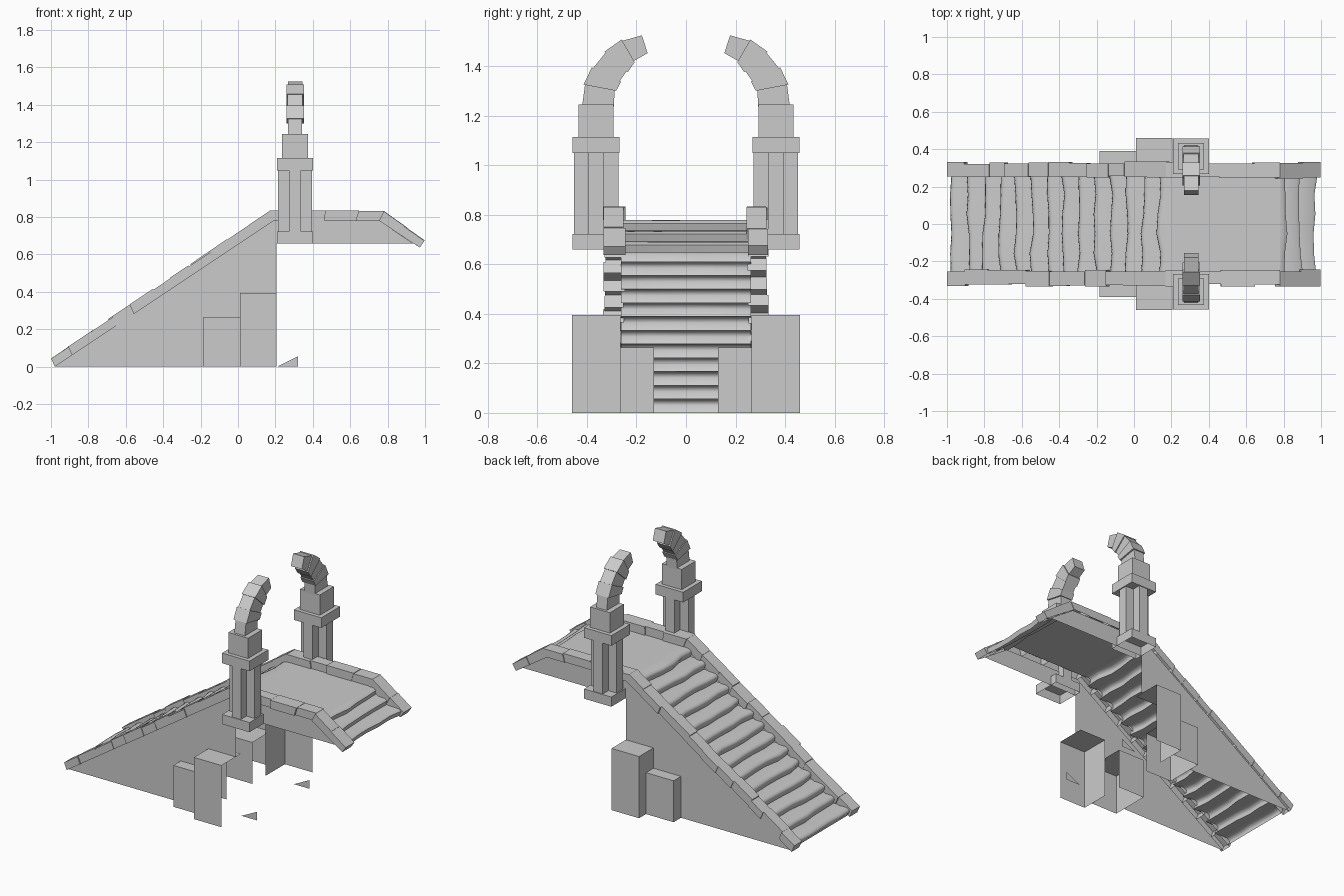
import bpy, bmesh, random
from mathutils import Vector

if "Cube" in bpy.data.objects:
    bpy.data.objects.remove(bpy.data.objects["Cube"])
random.seed(4)
J = lambda a: random.uniform(-a, a)


def make(name, verts, faces, solid=True):
    me = bpy.data.meshes.new(name)
    me.from_pydata([tuple(v) for v in verts], [], faces)
    if solid:
        bm = bmesh.new()
        bm.from_mesh(me)
        bmesh.ops.recalc_face_normals(bm, faces=bm.faces)
        bm.to_mesh(me)
        bm.free()
    ob = bpy.data.objects.new(name, me)
    bpy.context.collection.objects.link(ob)
    return ob


class Parts:
    """Collects prisms into one mesh; faces listed in skip are left open."""
    def __init__(self):
        self.v, self.f = [], []

    def prism(self, bottom, top, skip=()):
        n, k = len(bottom), len(self.v)
        self.v += list(bottom) + list(top)
        f = [tuple(range(k + i, k + i + 2)) + (k + n + i + 1, k + n + i) for i in range(n - 1)]
        f.append((k + n - 1, k, k + n, k + 2 * n - 1))
        f += [tuple(range(k, k + n)), tuple(range(k + n, k + 2 * n))]
        self.f += [q for i, q in enumerate(f) if i not in skip]

    def outline(self, pts, z0, z1, skip=()):
        self.prism([(x, y, z0) for x, y in pts], [(x, y, z1) for x, y in pts], skip)

    def box(self, x, y, hx, hy, z0, z1, skip=()):
        self.outline([(x - hx, y - hy), (x + hx, y - hy), (x + hx, y + hy), (x - hx, y + hy)], z0, z1, skip)


def stair_strip(name, profile, flat_ends=()):
    """Sweep an xz profile across y, with worn wavy edges."""
    cols, w = 5, 0.262
    verts, faces, group = [], [], {}
    for i, (x, z, step) in enumerate(profile):
        if step not in group:
            group[step] = [J(.011) for _ in range(cols + 1)]
        for c in range(cols + 1):
            dx = 0 if i in flat_ends else group[step][c]
            verts.append((x + dx, -w + 2 * w * c / cols, z))
    for i in range(len(profile) - 1):
        for c in range(cols):
            a = i * (cols + 1) + c
            faces.append((a, a + 1, a + cols + 2, a + cols + 1)[::-1])
    ob = make(name, verts, faces, False)
    bm = bmesh.new()
    bm.from_mesh(ob.data)
    bm.normal_update()
    if sum(f.normal.z for f in bm.faces) < 0:
        bmesh.ops.reverse_faces(bm, faces=bm.faces)
    bm.to_mesh(ob.data)
    bm.free()
    for o in bpy.context.selected_objects:
        o.select_set(False)
    ob.select_set(True)
    bpy.context.view_layer.objects.active = ob
    bpy.ops.object.shade_smooth_by_angle(angle=1.2)


# Long stair flight on the left
prof = []
for i in range(14):
    x, z = -0.97 + .085 * i, .0555 * i
    prof += [(x + .012, z, i), (x - .004, z + .03, i), (x, z + .046, i), (x + .018, z + .0545, i)]
prof.append((0.2, .78, 99))
stair_strip("long_stairs", prof, (0, len(prof) - 1))

# Deck and short descending steps on the right
make("deck", [(.2, -.262, .78), (.78, -.262, .78), (.78, .262, .78), (.2, .262, .78)], [(0, 1, 2, 3)], False)
prof = [(.78, .78, 99)]
for i in range(3):
    x, z = .80 + .078 * i, .78 - .044 * i
    prof += [(x, z - .003, i), (x + .014, z - .014, i), (x + .004, z - .044, i)]
stair_strip("short_steps", prof, (0,))

# Curb blocks following the slope, the deck and the far slope
path = [((-.98, 0), (.19, .78), (-.02, .046), (-.02, .05), 11),
        ((.19, .78), (.755, .78), (-.02, .05), (.025, .05), 4),
        ((.755, .78), (.972, .637), (.025, .05), (.026, .038), 2)]
for side, label in ((-1, "front"), (1, "back")):
    curb = Parts()
    for a, b, na, nb, n in path:
        a, b, na, nb = map(Vector, (a, b, na, nb))
        cuts = [0] + [(i + J(.15)) / n for i in range(1, n)] + [1]
        for t0, t1 in zip(cuts, cuts[1:]):
            s = 1 + J(.1)
            quad = [a.lerp(b, t0), a.lerp(b, t1)]
            quad += [quad[1] + na.lerp(nb, t1) * s, quad[0] + na.lerp(nb, t0) * s]
            y0, y1 = side * (.25 + J(.006)), side * (.328 + J(.007))
            curb.prism([(p.x, y0, p.y) for p in quad], [(p.x, y1, p.y) for p in quad], skip=(0,))
    make("curb_blocks_" + label, curb.v, curb.f)

    # Thin side wall with openings, plus the small ground wedge
    pts = [(-.98, 0), (-.185, 0), (-.185, .265), (.01, .265), (.01, .395), (.205, .395),
           (.205, .66), (.935, .66), (.755, .78), (.19, .78)]
    tri = [(.21, 0), (.32, 0), (.32, .055)]
    v = [(x, side * .315, z) for x, z in pts] + [(x, side * .265, z) for x, z in tri]
    f = [tuple(range(10)), (10, 11, 12)]
    make("side_wall_" + label, v, f if side < 0 else [q[::-1] for q in f], False)

    # Open-ended buttress shells under the stairs
    def shell(name, x0, x1, yo, yi, h, inner):
        v = [(x, side * y, z) for z in (0, h) for x, y in ((x1, yo), (x0, yo), (x0, yi), (x1, yi))]
        f = [(0, 4, 5, 1), (1, 5, 6, 2), (4, 7, 6, 5)] + ([(2, 6, 7, 3)] if inner else [])
        make(name, v, f if side < 0 else [q[::-1] for q in f], False)
    shell("tall_buttress_" + label, .01, .205, .46, .265, .395, False)
    shell("low_buttress_" + label, -.185, .01, .39, .13, .265, True)

    # Pillar: open base, cross-shaped shaft, capital and block
    px, py = .305, side * .363
    pillar = Parts()
    pillar.box(px, py, .097, .095, .66, .722, skip=(4,))
    a, b = .032, .09
    plus = [(a, b), (a, a), (b, a), (b, -a), (a, -a), (a, -b)]
    plus += [(-x, -y) for x, y in plus]
    pillar.outline([(px + x, py + y) for x, y in plus], .722, 1.05)
    pillar.box(px, py, .097, .095, 1.05, 1.115)
    pillar.box(px, py, .07, .071, 1.115, 1.245)
    make("pillar_" + label, pillar.v, pillar.f)

    # Curved horn of stacked blocks: outer y, outer z, inner y, inner z per joint
    rings = [(.42, 1.235, .292, 1.235), (.408, 1.325, .288, 1.302),
             (.375, 1.393, .268, 1.34), (.325, 1.455, .24, 1.38),
             (.257, 1.503, .21, 1.422), (.178, 1.525, .155, 1.453)]
    horn = Parts()
    for i, (r0, r1) in enumerate(zip(rings, rings[1:])):
        w = (.037, .047, .041, .047, .039)[i]
        g = (0, .006, 0, .006, 0)[i]
        ends = []
        for yo, zo, yi, zi in (r0, r1):
            d = Vector((yo - yi, zo - zi)).normalized() * g
            o, n = Vector((yo, zo)) + d, Vector((yi, zi)) - d
            ends.append([(px - w, side * o.x, o.y), (px + w, side * o.x, o.y),
                         (px + w, side * n.x, n.y), (px - w, side * n.x, n.y)])
        horn.prism(*ends)
    make("horn_" + label, horn.v, horn.f)
